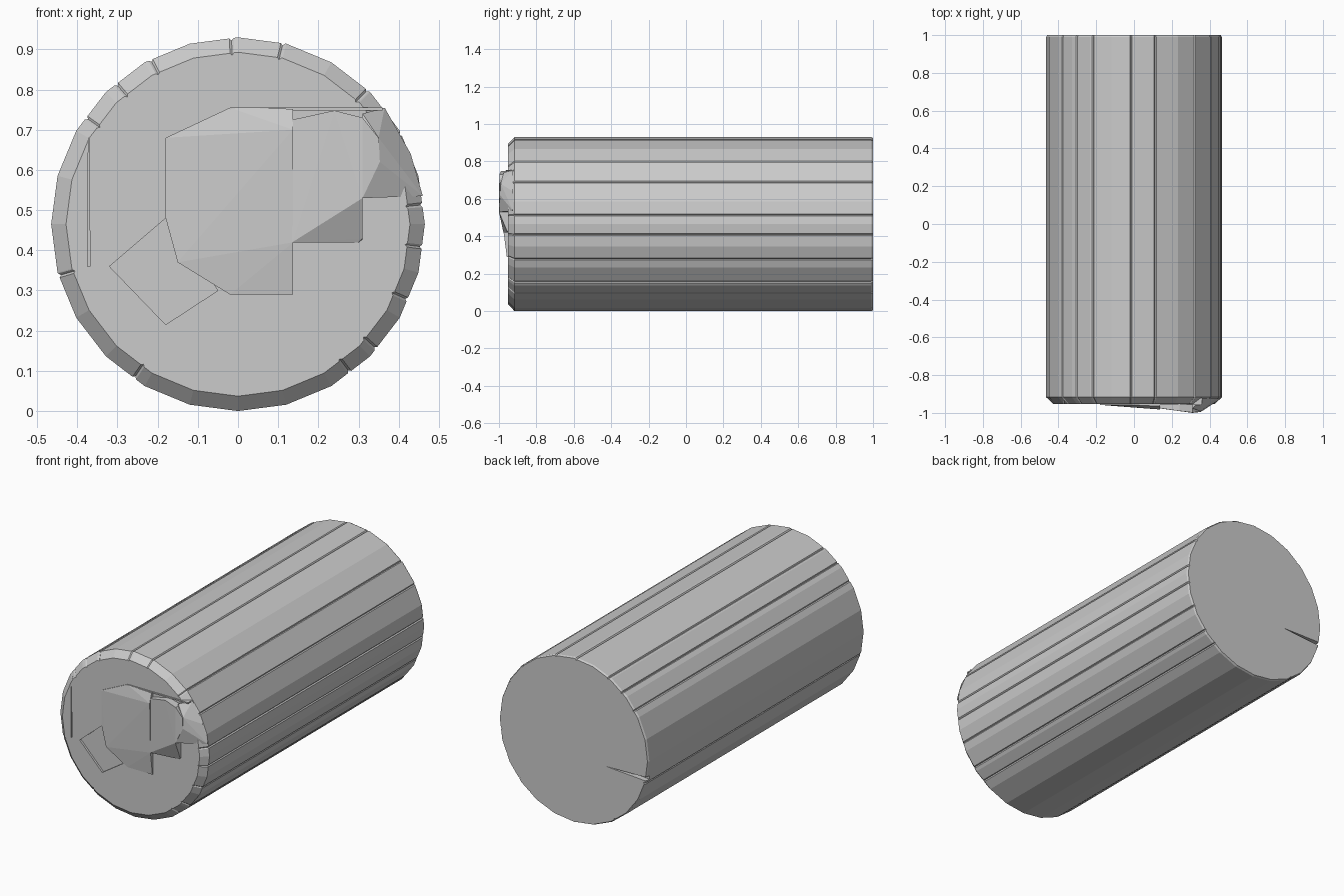
import bpy, bmesh, math

if "Cube" in bpy.data.objects:
    bpy.data.objects.remove(bpy.data.objects["Cube"])

R, CZ = 0.465, 0.465


def finish(bm, name):
    bmesh.ops.recalc_face_normals(bm, faces=bm.faces)
    mesh = bpy.data.meshes.new(name)
    bm.to_mesh(mesh)
    bm.free()
    ob = bpy.data.objects.new(name, mesh)
    bpy.context.collection.objects.link(ob)
    return ob


def hull(name, points):
    bm = bmesh.new()
    for p in points:
        bm.verts.new(p)
    res = bmesh.ops.convex_hull(bm, input=bm.verts)
    junk = {g for g in res["geom_interior"] + res["geom_unused"]
            if isinstance(g, bmesh.types.BMVert)}
    bmesh.ops.delete(bm, geom=list(junk), context='VERTS')
    return finish(bm, name)


def raised(name, front, back=-0.93):
    """Faceted block from (x, z, y) front points down into the end face."""
    return hull(name, [(x, y, z) for x, z, y in front] +
                [(x, back, z) for x, z, y in front])


# Cross-section: 24 facets with narrow seams between some of the staves
seams = {6, 29, 46, 76, 92, 118, 131, 145, 196, 236, 307, 318, 336, 353}
section = [(math.radians(15 * i), 1.0) for i in range(24)]
for s in seams:
    a = math.radians(s)
    local = (a + math.pi / 24) % (math.pi / 12) - math.pi / 24
    for da, dip in ((-0.012, 0), (0, 0.012), (0.012, 0)):
        off = abs((a + da) % (math.pi / 12) - math.pi / 24)
        chord = math.cos(math.pi / 24) / math.cos(off)
        section.append((a + da, chord - dip))
section.sort()

# Long barrel with a bevelled front rim and a tiny rear bevel
bm = bmesh.new()
rings = []
for y, r in ((-0.952, 0.428), (-0.917, R), (0.99, R), (1.0, 0.46)):
    rings.append([bm.verts.new((r * k * math.cos(a), y, CZ + r * k * math.sin(a)))
                  for a, k in section])
n = len(section)
for lo, hi in zip(rings, rings[1:]):
    for i in range(n):
        j = (i + 1) % n
        bm.faces.new((lo[i], lo[j], hi[j], hi[i]))
bm.faces.new(rings[0])
bm.faces.new(rings[-1])
barrel = finish(bm, "barrel")

# Chips and slits cut into the two ends
recess = [(-0.18, 0.48), (-0.32, 0.36), (-0.18, 0.215), (-0.05, 0.30)]
cutters = [
    hull("front_recess", [(x, y, z) for x, z in recess for y in (-1, -0.94)]),
    hull("front_slit", [(x, y, z) for x, z in ((-0.375, 0.36), (-0.368, 0.36), (-0.372, 0.73))
                        for y in (-1, -0.935)]),
    hull("rear_slit", [(x, y, z) for x, z in ((-0.5, 0.35), (-0.5, 0.375), (-0.2, 0.37))
                       for y in (0.97, 1.05)]),
    hull("top_chip", [(-0.2, 1.01, 0.95), (-0.02, 1.01, 0.95), (-0.1, 0.95, 0.95),
                      (-0.2, 1.01, 0.89), (-0.02, 1.01, 0.915)]),
]
for c in cutters:
    c.hide_render = True
    m = barrel.modifiers.new(c.name, 'BOOLEAN')
    m.operation, m.solver, m.object = 'DIFFERENCE', 'EXACT', c
bpy.context.view_layer.update()
barrel.data = bpy.data.meshes.new_from_object(
    barrel.evaluated_get(bpy.context.evaluated_depsgraph_get()))
barrel.modifiers.clear()
for c in cutters:
    bpy.data.objects.remove(c)

# Raised lug on the front end
raised("lug_plate", [(-0.18, 0.68, -0.957), (-0.02, 0.755, -0.957), (0.137, 0.752, -0.965),
                     (0.137, 0.70, -0.982), (0.137, 0.42, -0.975), (0.137, 0.29, -0.958),
                     (-0.02, 0.29, -0.957), (-0.15, 0.37, -0.960), (-0.18, 0.48, -0.957)])
raised("lug_arm", [(0.135, 0.725, -0.975), (0.24, 0.748, -0.990), (0.31, 0.73, -0.998),
                   (0.35, 0.68, -0.994), (0.353, 0.62, -0.995), (0.31, 0.53, -1.0),
                   (0.135, 0.42, -0.976)])
# Sloped shoulder below the arm
hull("lug_shoulder", [(0.135, -0.976, 0.42), (0.31, -1.0, 0.53), (0.135, -0.93, 0.42),
                      (0.31, -0.958, 0.43), (0.30, -0.955, 0.42), (0.31, -0.93, 0.42),
                      (0.31, -0.93, 0.53)])
# Web running from the arm out to the rim
hull("rim_web", [(0.31, -0.998, 0.53), (0.353, -0.995, 0.62), (0.35, -0.99, 0.68),
                 (0.31, -0.975, 0.74), (0.46, -0.925, 0.535), (0.43, -0.925, 0.64),
                 (0.365, -0.925, 0.755), (0.31, -0.92, 0.53), (0.31, -0.92, 0.74)])
# Thin top ledge along the lug
hull("top_ledge", [(x, y, z) for x in (-0.02, 0.36) for y in (-0.958, -0.92)
                   for z in (0.748, 0.755)])
